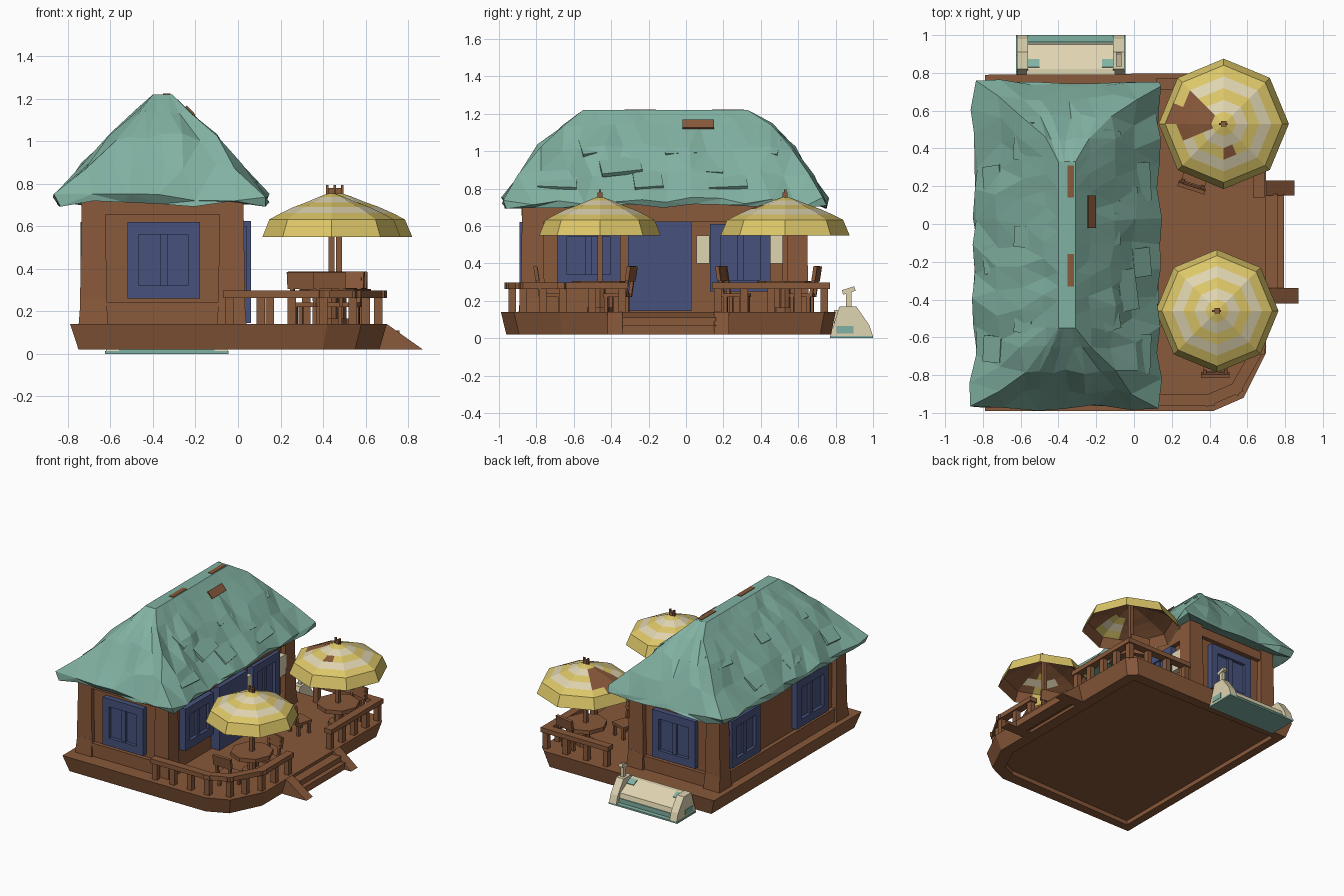
import bpy, bmesh, math, random
from mathutils import Matrix, Vector

random.seed(4)
if "Cube" in bpy.data.objects:
    bpy.data.objects.remove(bpy.data.objects["Cube"])


def material(name, rgb):
    m = bpy.data.materials.new(name)
    m.use_nodes = True
    m.diffuse_color = (*rgb, 1)
    m.node_tree.nodes["Principled BSDF"].inputs["Base Color"].default_value = (*rgb, 1)
    return m


BROWN = material("brown wood", (0.25, 0.1, 0.043))
TEAL = material("teal thatch", (0.22, 0.44, 0.36))
BLUE = material("blue paint", (0.063, 0.085, 0.205))
YELLOW = material("yellow cloth", (0.72, 0.57, 0.14))
CREAM = material("cream", (0.74, 0.66, 0.44))


def finish(name, bm, *mats, fix=True):
    if fix:
        bmesh.ops.recalc_face_normals(bm, faces=bm.faces)
    mesh = bpy.data.meshes.new(name)
    bm.to_mesh(mesh)
    bm.free()
    for m in mats:
        mesh.materials.append(m)
    ob = bpy.data.objects.new(name, mesh)
    bpy.context.collection.objects.link(ob)
    return ob


def box(bm, loc, size, rot=Matrix(), top=1.0):
    # Box about loc, its top end scaled for a taper
    vs = bmesh.ops.create_cube(bm, size=1)["verts"]
    for v in vs:
        if v.co.z > 0:
            v.co.x *= top
            v.co.y *= top
        v.co = rot @ Vector(a * b for a, b in zip(v.co, size)) + Vector(loc)


def prism(bm, points, along):
    face = bm.faces.new([bm.verts.new(p) for p in points])
    out = bmesh.ops.extrude_face_region(bm, geom=[face])["geom"]
    bmesh.ops.translate(bm, vec=along, verts=[v for v in out if isinstance(v, bmesh.types.BMVert)])
    return face


def beam(bm, p, q, w, h):
    p, q = Vector(p), Vector(q)
    d = q - p
    box(bm, (p + q) / 2, (d.length + w, w, h), Matrix.Rotation(math.atan2(d.y, d.x), 4, "Z"))


def place(ob, x, y, z, turn):
    ob.matrix_world = Matrix.Translation((x, y, z)) @ Matrix.Rotation(math.radians(turn), 4, "Z")


# Deck with a chamfered corner, sloping sides and a recessed underside
bm = bmesh.new()
outline = [(-0.79, -0.99), (0.42, -0.99), (0.58, -0.92), (0.7, -0.68), (0.7, 0.74), (0.64, 0.8), (-0.79, 0.79)]
base = prism(bm, [(x * 0.95, y * 0.97, 0.02) for x, y in outline], (0, 0, 0.12))
for v in bm.verts:
    if v.co.z > 0.1:
        v.co.x /= 0.95
        v.co.y /= 0.97
bmesh.ops.recalc_face_normals(bm, faces=bm.faces)
bmesh.ops.inset_individual(bm, faces=[base], thickness=0.09)
bmesh.ops.inset_individual(bm, faces=[base], thickness=0.004, depth=-0.03)
finish("deck", bm, BROWN)

# Entry steps between two sloping cheeks
bm = bmesh.new()
box(bm, (0.72, -0.09, 0.07), (0.08, 0.5, 0.08))
box(bm, (0.75, -0.09, 0.045), (0.09, 0.5, 0.05))
for y, reach in ((-0.42, 0.87), (0.15, 0.85)):
    prism(bm, [(0.66, y, 0.02), (reach, y, 0.02), (0.7, y, 0.14), (0.66, y, 0.14)], (0, 0.08, 0))
finish("entry_steps", bm, BROWN)

# Walls, splayed corner posts, skirting and top beams
bm = bmesh.new()
box(bm, (-0.355, -0.12, 0.45), (0.69, 1.46, 0.62))
finish("walls", bm, BROWN)
bm = bmesh.new()
for x in (-0.68, -0.03):
    for y in (-0.82, 0.59):
        box(bm, (x, y, 0.44), (0.13, 0.13, 0.6), top=0.85)
        box(bm, (x, y, 0.2), (0.14, 0.15, 0.13), top=0.85)
finish("corner_posts", bm, BROWN)
bm = bmesh.new()
for z, h in ((0.19, 0.1), (0.69, 0.07)):
    for y in (-0.86, 0.62):
        box(bm, (-0.355, y, z), (0.6, 0.04, h))
    box(bm, (-0.71, -0.12, z), (0.04, 1.4, h))
box(bm, (0.0, -0.12, 0.67), (0.05, 1.4, 0.1))
finish("wall_beams", bm, BROWN)


# Framed windows with a pair of recessed shutters
def window(name, x, y, z, turn, w, h):
    bm = bmesh.new()
    box(bm, (0, 0, 0), (w, 0.03, h))
    for s in (-1, 1):
        box(bm, (s * (w / 2 - 0.027), -0.02, 0), (0.055, 0.04, h))
        box(bm, (0, -0.02, s * (h / 2 - 0.03)), (w, 0.04, 0.06))
    box(bm, (0, -0.015, 0), (0.035, 0.03, h - 0.02))
    place(finish(name, bm, BLUE), x, y, z, turn)


window("front_window", -0.35, -0.85, 0.44, 0, 0.34, 0.36)
window("back_window", -0.35, 0.61, 0.44, 180, 0.36, 0.36)
window("deck_window_a", 0.0, -0.52, 0.44, 90, 0.34, 0.32)
window("deck_window_b", 0.0, 0.29, 0.43, 90, 0.32, 0.36)
window("side_window_a", -0.7, 0.33, 0.44, -90, 0.34, 0.36)
window("side_window_b", -0.7, -0.47, 0.44, -90, 0.38, 0.36)
bm = bmesh.new()
box(bm, (0.025, -0.14, 0.385), (0.07, 0.34, 0.48))
finish("door", bm, BLUE)
bm = bmesh.new()
for y, w in ((0.09, 0.07), (0.49, 0.1)):
    box(bm, (0.01, y, 0.475), (0.04, w, 0.15))
finish("wall_signs", bm, CREAM)

# Faceted hipped roof lofted through ragged rectangular rings
NX, NY = 6, 12


def ring(x0, x1, y0, y1):
    pts = [(x0 + (x1 - x0) * i / NX, y0) for i in range(NX)]
    pts += [(x1, y0 + (y1 - y0) * i / NY) for i in range(NY)]
    pts += [(x1 - (x1 - x0) * i / NX, y1) for i in range(NX)]
    return pts + [(x0, y1 - (y1 - y0) * i / NY) for i in range(NY)]


levels = [(0.75, 0.0, (-0.72, 0.0, -0.85, 0.62)), (0.705, 0.014, (-0.84, 0.12, -0.96, 0.74)),
          (0.735, 0.022, (-0.85, 0.13, -0.97, 0.745)), (0.88, 0.022, (-0.72, 0.0, -0.89, 0.67)),
          (1.02, 0.018, (-0.59, -0.11, -0.78, 0.57)), (1.14, 0.012, (-0.47, -0.23, -0.65, 0.45)),
          (1.22, 0.0, (-0.4, -0.31, -0.55, 0.33))]
bm = bmesh.new()
rows = []
for z, n, rect in levels:
    rows.append([bm.verts.new((x + random.uniform(-n, n), y + random.uniform(-n, n), z + random.uniform(-n, n)))
                 for x, y in ring(*rect)])
for a, b in zip(rows, rows[1:]):
    for i in range(len(a)):
        j = (i + 1) % len(a)
        bm.faces.new((a[i], a[j], b[j], b[i]))
bm.faces.new(rows[0])
bm.faces.new(rows[-1])
bmesh.ops.triangulate(bm, faces=bm.faces, ngon_method="EAR_CLIP")
finish("thatch_roof", bm, TEAL)


# Thatch clumps and worn patches lying on the long slopes
def on_slope(bm, side, y, z, size, lift, tilt, skew=0.0):
    x = -0.355 + side * (0.5 - (z - 0.72) * 0.91 + lift)
    rot = Matrix.Rotation(side * math.radians(tilt), 4, "Y") @ Matrix.Rotation(skew, 4, "Z")
    box(bm, (x, y, z + lift), size, rot)


bm = bmesh.new()
for side in (-1, 1):
    for k in range(8):
        y = -0.7 + k * 0.16 + random.uniform(-0.04, 0.04)
        on_slope(bm, side, y, (0.84, 1.02, 0.92)[k % 3], (0.12, random.uniform(0.1, 0.22), 0.024),
                 0.0, 41, random.uniform(-0.25, 0.25))
finish("thatch_clumps", bm, TEAL)
bm = bmesh.new()
on_slope(bm, 1, 0.065, 1.135, (0.06, 0.17, 0.009), 0.009, 47)
for y in (0.225, -0.245):
    box(bm, (-0.335, y, 1.221), (0.035, 0.17, 0.006))
finish("worn_patches", bm, BROWN)

# Railings on short posts
rails = [[(-0.04, -0.93), (0.4, -0.93), (0.54, -0.87), (0.66, -0.66), (0.66, -0.34)],
         [(0.66, 0.17), (0.66, 0.74), (0.15, 0.74)]]
for name, path in zip(("front_railing", "back_railing"), rails):
    bm = bmesh.new()
    for p, q in zip(path, path[1:]):
        p, q = Vector((*p, 0.28)), Vector((*q, 0.28))
        beam(bm, p, q, 0.06, 0.035)
        n = max(1, round((q - p).length / 0.16))
        for i in range(n + 1):
            c = p.lerp(q, i / n)
            box(bm, (c.x, c.y, 0.2), (0.04, 0.04, 0.14))
    finish(name, bm, BROWN)


# Sunshade: banded octagonal canopy, wooden underside and pole
def sunshade(name, cx, cy, radius, worn_top, worn_under):
    profile = [(0.19, 0.737), (0.37, 0.712), (0.55, 0.69), (0.73, 0.662), (0.9, 0.632), (1.0, 0.55)]
    bm = bmesh.new()
    for drop, under, patches in ((0, False, worn_top), (0.012, True, worn_under)):
        apex = bm.verts.new((0, 0, 0.76 - drop))
        last = None
        for band, (f, z) in enumerate(profile):
            row = []
            for i in range(16):
                a = math.tau * i / 16
                r = f * radius * (math.cos(math.pi / 8) if i % 2 else 1) * (0.985 if under else 1)
                row.append(bm.verts.new((r * math.cos(a), r * math.sin(a), z - drop * (f < 1))))
            for i in range(16):
                j = (i + 1) % 16
                loop = [row[i], row[j]] + ([last[j], last[i]] if last else [apex])
                face = bm.faces.new(loop[::-1] if under else loop)
                c = face.calc_center_median()
                worn = any(math.hypot(c.x - px, c.y - py) < pr for px, py, pr in patches)
                face.material_index = 2 if under != worn else band % 2 if band < 5 else 0
            last = row
    place(finish(name + "_canopy", bm, YELLOW, CREAM, BROWN, fix=False), cx, cy, 0, 0)
    bm = bmesh.new()
    box(bm, (0, 0, 0.46), (0.028, 0.028, 0.64))
    for x in (-0.02, 0.015):
        box(bm, (x, 0, 0.77), (0.012, 0.012, 0.05))
    place(finish(name + "_pole", bm, BROWN), cx, cy, 0, 0)
    # Table round the pole
    bm = bmesh.new()
    for z, r, h in ((0.29, 0.15, 0.03), (0.15, 0.07, 0.03), (0.22, 0.03, 0.14)):
        bmesh.ops.create_cone(bm, cap_ends=True, segments=8, radius1=r, radius2=r, depth=h,
                              matrix=Matrix.Translation((0, 0, z)))
    place(finish(name + "_table", bm, BROWN), cx, cy, 0, 0)


sunshade("back_sunshade", 0.475, 0.53, 0.345, [(-0.17, 0.04, 0.1), (0.02, -0.16, 0.045)], [(-0.02, -0.2, 0.1)])
sunshade("front_sunshade", 0.44, -0.46, 0.325, [], [(-0.12, -0.18, 0.09)])


# Chairs, each with its back on the local -y side
def chair(name, x, y, turn):
    bm = bmesh.new()
    box(bm, (0, 0, 0.09), (0.13, 0.12, 0.02))
    for sx in (-1, 1):
        for sy in (-1, 1):
            box(bm, (sx * 0.05, sy * 0.045, 0.045), (0.02, 0.02, 0.09))
        box(bm, (sx * 0.055, -0.07, 0.16), (0.018, 0.018, 0.16), Matrix.Rotation(0.15, 4, "X"))
    box(bm, (0, -0.08, 0.205), (0.15, 0.02, 0.08), Matrix.Rotation(0.15, 4, "X"))
    place(finish(name, bm, BROWN), x, y, 0.14, turn)


for i, spot in enumerate([(0.43, -0.72, 0), (0.5, -0.37, 165), (0.33, 0.27, -18), (0.52, 0.62, 170)]):
    chair("chair_%d" % (i + 1), *spot)

# Back ramp: cream cheeks, sloping tread, teal base and a small tap
bm = bmesh.new()
for x in (-0.62, -0.11):
    prism(bm, [(x, y, z) for y, z in ((0.77, 0.01), (1, 0.01), (0.98, 0.07), (0.91, 0.17), (0.82, 0.17))],
          (0.06, 0, 0))
box(bm, (-0.08, 0.87, 0.21), (0.025, 0.03, 0.1))
box(bm, (-0.08, 0.87, 0.255), (0.03, 0.07, 0.025), Matrix.Rotation(0.3, 4, "X"))
prism(bm, [(-0.57, y, z) for y, z in ((0.79, 0.04), (0.96, 0.04), (0.95, 0.08), (0.82, 0.15), (0.79, 0.15))],
      (0.47, 0, 0))
finish("back_ramp", bm, CREAM)
bm = bmesh.new()
box(bm, (-0.335, 0.87, 0.025), (0.46, 0.19, 0.04))
box(bm, (-0.335, 0.885, 0.006), (0.58, 0.23, 0.012))
for x in (-0.54, -0.13):
    box(bm, (x, 0.85, 0.135), (0.08, 0.05, 0.009), Matrix.Rotation(-0.49, 4, "X"))
for x in (-0.62, -0.05):
    box(bm, (x, 0.85, 0.045), (0.008, 0.09, 0.04))
finish("ramp_base", bm, TEAL)
